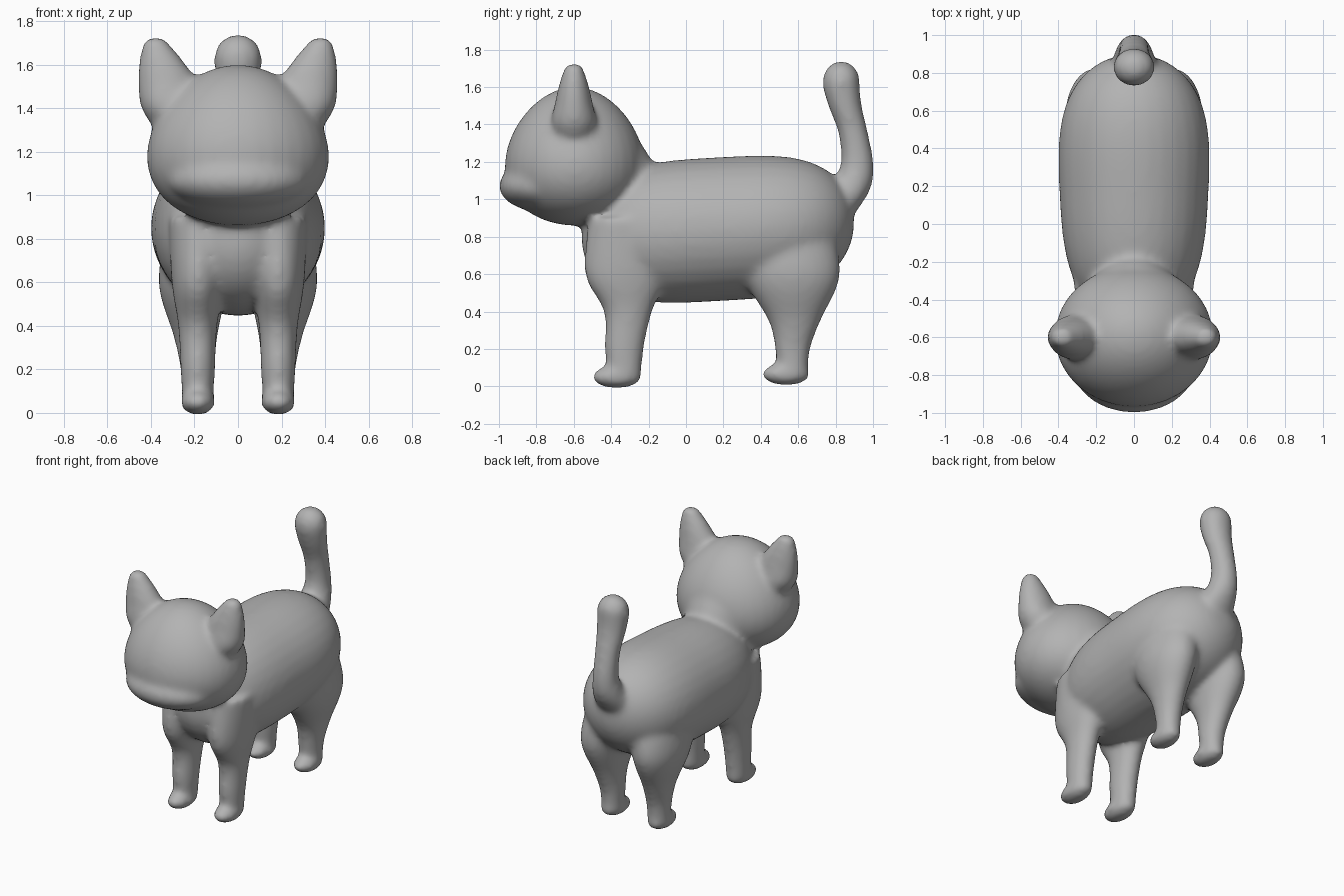
import bpy
import bmesh
import math
from mathutils import Matrix, Vector

cube = bpy.data.objects.get("Cube")
if cube:
    bpy.data.objects.remove(cube)

fur = bpy.data.materials.new("grey_fur")
fur.use_nodes = True
grey = (*[0.45] * 3, 1)
fur.diffuse_color = grey
fur.node_tree.nodes["Principled BSDF"].inputs["Base Color"].default_value = grey

SIDES = 32
STEPS = 6
bm = bmesh.new()


def ball(centre, radii, taper=0):
    """Ellipsoid that narrows towards its top when tapered."""
    verts = bmesh.ops.create_uvsphere(bm, u_segments=SIDES, v_segments=SIDES, radius=1)["verts"]
    for vert in verts:
        narrowing = 1 - taper * vert.co.z
        vert.co.x *= narrowing
        vert.co.y *= narrowing
    place = Matrix.Translation(centre) @ Matrix.Diagonal((*radii, 1))
    bmesh.ops.transform(bm, matrix=place, verts=verts)


def loft(stations, upright=True):
    """Skin a row of ellipses, lying flat when upright, else facing along y."""
    loops = []
    for x, y, z, width, depth in stations:
        loop = []
        for side in range(SIDES):
            angle = math.tau * side / SIDES
            across, along = width * math.cos(angle), depth * math.sin(angle)
            offset = Vector((across, along, 0) if upright else (across, 0, along))
            loop.append(bm.verts.new(Vector((x, y, z)) + offset))
        loops.append(loop)
    for low, high in zip(loops, loops[1:]):
        for side in range(SIDES):
            following = (side + 1) % SIDES
            bm.faces.new((low[side], low[following], high[following], high[side]))
    bm.faces.new(reversed(loops[0]))
    bm.faces.new(loops[-1])


def smooth_path(stations):
    """Run a smooth spline through the given stations."""
    padded = [stations[0], *stations, stations[-1]]
    path = []
    for before, start, end, after in zip(padded, padded[1:], padded[2:], padded[3:]):
        for step in range(STEPS):
            t = step / STEPS
            path.append([
                b + t / 2 * (c - a + t * (2 * a - 5 * b + 4 * c - d + t * (3 * (b - c) + d - a)))
                for a, b, c, d in zip(before, start, end, after)])
    path.append(stations[-1])
    return path


def mirrored(stations, sign):
    return [(sign * x, *rest) for x, *rest in stations]


# Torso: a blunt barrel, rising and widening from chest to rump
torso = []
for step in range(-20, 21):
    t = math.sin(step / 20 * math.pi / 2) * 0.995
    width = (0.395 + 0.035 * t) * math.sqrt(1 - abs(t) ** 3)
    height = 0.385 * math.sqrt(1 - abs(t) ** 3.5)
    torso.append((0, 0.17 + 0.73 * t, 0.84 + 0.04 * t, width, height))
loft(torso, upright=False)

# Neck tapering onto the back
neck = [(0, -0.5, 1.17, 0.35, 0.32), (0, -0.32, 1.15, 0.25, 0.25), (0, -0.17, 1.08, 0.09, 0.11)]
loft(smooth_path(neck), upright=False)

# Egg-shaped head with a soft muzzle low on the face
ball((0, -0.595, 1.23), (0.415, 0.37, 0.37), taper=0.15)
ball((0, -0.75, 1.07), (0.33, 0.25, 0.14))

# Raised tail with a rounded tip
tail = [(0, 0.78, 0.92, 0.14, 0.12), (0, 0.87, 1.05, 0.11, 0.115),
        (0, 0.915, 1.18, 0.085, 0.09), (0, 0.895, 1.35, 0.085, 0.08),
        (0, 0.85, 1.5, 0.1, 0.09), (0, 0.83, 1.6, 0.11, 0.1)]
loft(smooth_path(tail))
ball((0, 0.83, 1.63), (0.11, 0.1, 0.11))

ear = [(0.29, -0.6, 1.3, 0.09, 0.08), (0.315, -0.6, 1.4, 0.13, 0.12),
       (0.325, -0.6, 1.52, 0.135, 0.1), (0.35, -0.6, 1.61, 0.105, 0.08),
       (0.375, -0.6, 1.69, 0.065, 0.055), (0.38, -0.6, 1.725, 0.04, 0.04)]
front_leg = [(0.185, -0.33, 0.03, 0.07, 0.09), (0.185, -0.33, 0.2, 0.08, 0.105),
             (0.185, -0.31, 0.4, 0.09, 0.13), (0.185, -0.32, 0.6, 0.12, 0.22),
             (0.17, -0.3, 0.9, 0.15, 0.22)]
hind_leg = [(0.185, 0.57, 0.04, 0.07, 0.08), (0.185, 0.57, 0.2, 0.08, 0.095),
            (0.195, 0.58, 0.35, 0.1, 0.14), (0.205, 0.565, 0.6, 0.16, 0.26),
            (0.16, 0.53, 0.9, 0.16, 0.24)]

# Ears, legs and paws on both sides
for sign in (1, -1):
    for limb in (ear, front_leg, hind_leg):
        loft(smooth_path(mirrored(limb, sign)))
    ball((sign * 0.185, -0.37, 0.05), (0.08, 0.135, 0.06))
    ball((sign * 0.185, 0.535, 0.065), (0.08, 0.13, 0.06))

bmesh.ops.recalc_face_normals(bm, faces=bm.faces[:])
mesh = bpy.data.meshes.new("cat_body")
bm.to_mesh(mesh)
bm.free()
mesh.materials.append(fur)
cat = bpy.data.objects.new("cat_body", mesh)
bpy.context.collection.objects.link(cat)

# Fuse all parts into one soft skin
fuse = cat.modifiers.new("fuse", "REMESH")
fuse.mode = "VOXEL"
fuse.voxel_size = 0.018
fuse.use_smooth_shade = True
soften = cat.modifiers.new("soften", "SMOOTH")
soften.factor = 0.5
soften.iterations = 14
